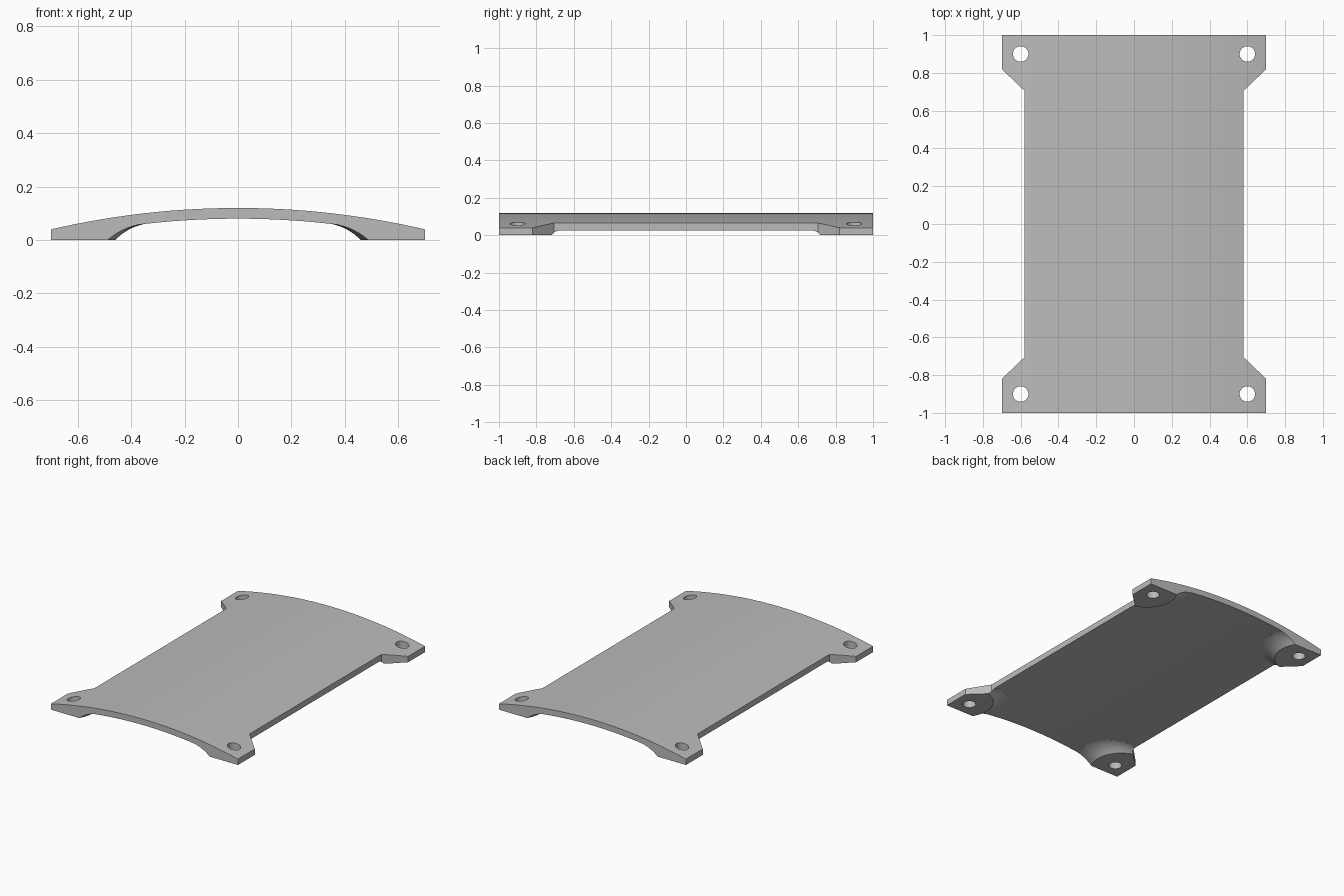
import bpy, bmesh, math

cube = bpy.data.objects.get("Cube")
if cube:
    bpy.data.objects.remove(cube, do_unlink=True)

ARC_RADIUS, CROWN, THICK = 3.1, 0.12, 0.04
PAD_X, PAD_Y, PAD_R = 0.65, 0.9, 0.19

grey = bpy.data.materials.new("plain grey")
grey.use_nodes = True
grey.diffuse_color = (0.5, 0.5, 0.5, 1)
grey.node_tree.nodes["Principled BSDF"].inputs["Base Color"].default_value = (0.5, 0.5, 0.5, 1)


def top_z(x):
    return CROWN - ARC_RADIUS + math.sqrt(ARC_RADIUS ** 2 - x * x)


def finish(bm, name):
    bmesh.ops.recalc_face_normals(bm, faces=bm.faces)
    mesh = bpy.data.meshes.new(name)
    bm.to_mesh(mesh)
    bm.free()
    mesh.materials.append(grey)
    obj = bpy.data.objects.new(name, mesh)
    bpy.context.collection.objects.link(obj)
    return obj


def prism(name, points, offset):
    """Extrude a closed outline along the offset vector."""
    bm = bmesh.new()
    face = bm.faces.new([bm.verts.new(p) for p in points])
    new = bmesh.ops.extrude_face_region(bm, geom=[face])["geom"]
    bmesh.ops.translate(bm, vec=offset, verts=[v for v in new if isinstance(v, bmesh.types.BMVert)])
    return finish(bm, name)


def foot(name, sx, sy, n=48):
    """Flat round foot whose flared rim blends into the shell underside."""
    bm = bmesh.new()
    rings = []
    steps = [i / 4 for i in range(8)]
    for t in steps + [None]:
        ring = []
        for k in range(n):
            a = math.tau * k / n
            r = PAD_R
            for _ in range(6):
                x = PAD_X + r * math.cos(a)
                s = max(top_z(x) - THICK, 0.012)
                r = PAD_R + (steps[-1] if t is None else t) * s
            x, y = PAD_X + r * math.cos(a), PAD_Y + r * math.sin(a)
            z = max(top_z(x) - THICK / 2, 0.015) if t is None else s * (1 - (1 - t / 2) ** 2)
            ring.append(bm.verts.new((sx * x, sy * y, z)))
        rings.append(ring)
    for lower, upper in zip(rings, rings[1:]):
        for k in range(n):
            j = (k + 1) % n
            bm.faces.new((lower[k], lower[j], upper[j], upper[k]))
    bm.faces.new(rings[0])
    centre = bm.verts.new((sx * PAD_X, sy * PAD_Y, top_z(PAD_X) - THICK / 2))
    for k in range(n):
        bm.faces.new((rings[-1][k], rings[-1][(k + 1) % n], centre))
    return finish(bm, name)


def combine(target, tool, operation):
    mod = target.modifiers.new(operation.title(), 'BOOLEAN')
    mod.operation, mod.solver, mod.object = operation, 'EXACT', tool
    bpy.context.view_layer.objects.active = target
    bpy.ops.object.modifier_apply(modifier=mod.name)
    bpy.data.objects.remove(tool, do_unlink=True)


# arched shell
xs = [0.71 * (i / 14 - 1) for i in range(29)]
section = [(x, -1.02, top_z(x)) for x in xs]
section += [(x, -1.02, max(top_z(x) - THICK, 0.002)) for x in reversed(xs)]
plate = prism("arched_plate", section, (0, 2.04, 0))

# four corner feet
corners = [(sx, sy) for sx in (1, -1) for sy in (1, -1)]
for sx, sy in corners:
    combine(plate, foot("corner_foot", sx, sy), 'UNION')

# trim to the waisted outline
quarter = [(0.7, 1), (0.7, 0.82), (0.58, 0.705)]
side = quarter + [(x, -y) for x, y in reversed(quarter)]
outline = side + [(-x, y) for x, y in reversed(side)]
combine(plate, prism("outline_cutter", [(x, y, -0.5) for x, y in outline], (0, 0, 1)), 'INTERSECT')

# screw holes
for sx, sy in corners:
    circle = [(sx * 0.6 + 0.041 * math.cos(math.tau * k / 32),
               sy * 0.9 + 0.041 * math.sin(math.tau * k / 32), -0.5) for k in range(32)]
    combine(plate, prism("hole_cutter", circle, (0, 0, 1)), 'DIFFERENCE')

# smooth curves, crisp edges
bpy.ops.object.select_all(action='DESELECT')
plate.select_set(True)
bpy.context.view_layer.objects.active = plate
bpy.ops.object.shade_smooth_by_angle(angle=math.radians(25))
